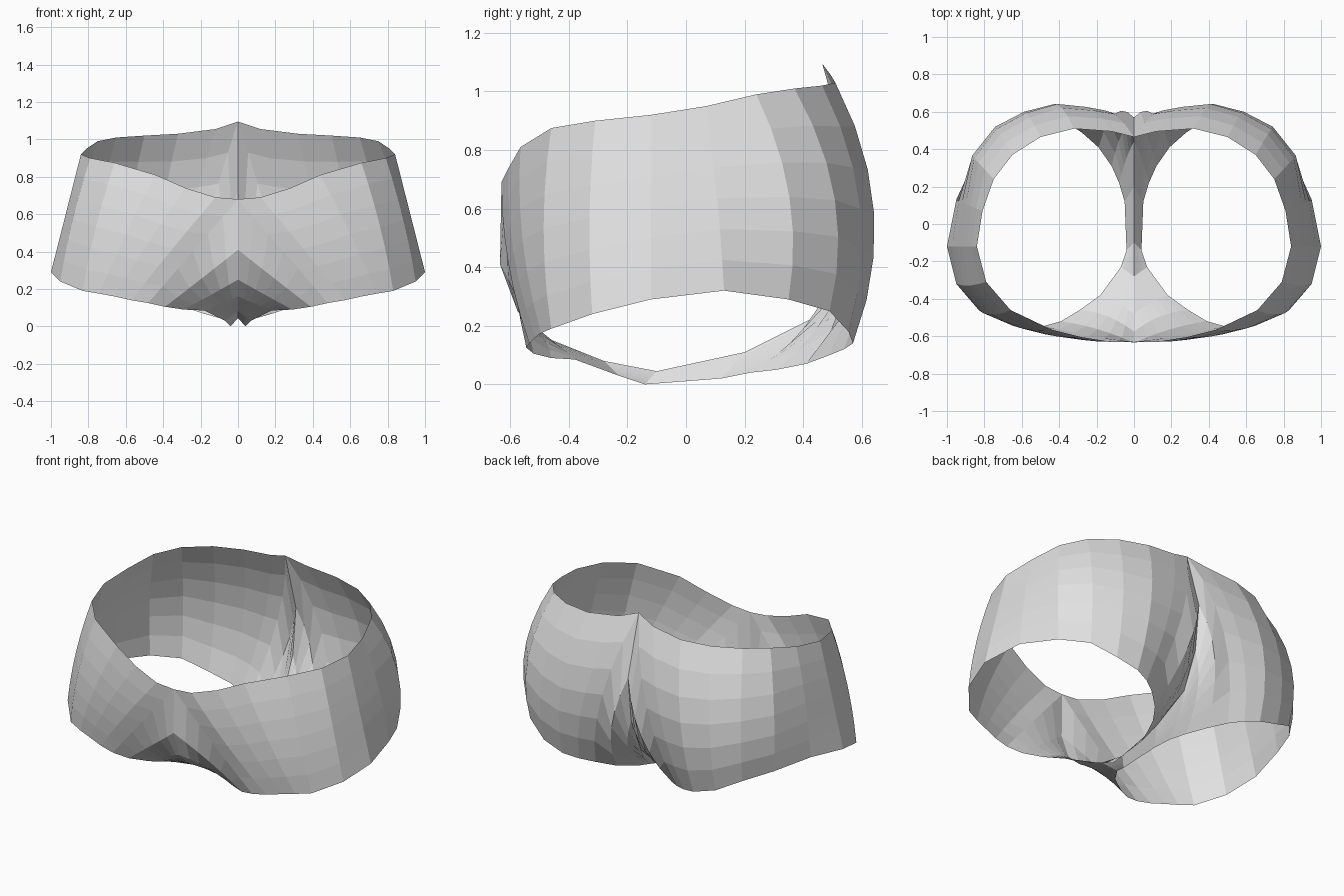
import bpy, bmesh
from mathutils import Vector

if "Cube" in bpy.data.objects:
    bpy.data.objects.remove(bpy.data.objects["Cube"])

ROWS = 6  # faces between the outer edge and the leg opening

fabric = bpy.data.materials.new("grey fabric")
fabric.diffuse_color = (0.75, 0.75, 0.75, 1)
fabric.use_nodes = True
fabric.node_tree.nodes["Principled BSDF"].inputs["Base Color"].default_value = fabric.diffuse_color

# Outer edge of one half: front seam, waistline, back seam
front_seam = [(0, -.10, .045), (0, -.28, .08), (0, -.48, .16), (0, -.575, .25), (0, -.635, .41)]
waist = [(0, -.63, .68), (.12, -.63, .69), (.28, -.605, .74), (.44, -.565, .81), (.66, -.46, .875),
         (.79, -.31, .90), (.84, -.12, .92), (.81, .07, .95), (.75, .24, .99), (.65, .37, 1.01),
         (.5, .465, 1.02), (.32, .51, 1.03), (.12, .495, 1.055), (0, .465, 1.095)]
back_seam = [(0, .57, .73), (0, .54, .45), (0, .44, .23), (0, .2, .11)]
outer = front_seam + waist + back_seam

# Leg opening, one point for each outer point
leg = [(.04, -.14, 0), (.07, -.23, .03), (.18, -.38, .085), (.29, -.46, .09), (.39, -.52, .105),
       (.48, -.545, .125), (.57, -.535, .14), (.66, -.515, .16), (.74, -.495, .175), (.83, -.46, .19),
       (.95, -.32, .24), (1, -.12, .29), (.95, .13, .32), (.85, .35, .29),
       (.73, .49, .25), (.59, .555, .18), (.45, .57, .14), (.36, .54, .12),
       (.28, .49, .1), (.19, .41, .07), (.12, .31, .05), (.08, .22, .04), (.05, .12, .02)]

# Outward swell halfway along each strip
swell = [0, 0, -.01, -.025, -.015, .01, .025, .03, .03, .03, .02, 0,
         .02, .08, .09, .09, .105, .11, .13, .1, .06, .02, 0]

bm = bmesh.new()
grid = []
for o, l, s in zip(outer, leg, swell):
    o, l = Vector(o), Vector(l)
    mid = (o + l) / 2
    out = Vector((mid.x * .35, mid.y, 0)).normalized()
    column = []
    for r in range(ROWS + 1):
        t = r / ROWS
        column.append(bm.verts.new(o.lerp(l, t) + out * s * 4 * t * (1 - t)))
    grid.append(column)

# Skin the strips in a closed ring round the leg opening
for i, a in enumerate(grid):
    b = grid[(i + 1) % len(grid)]
    for r in range(ROWS):
        bm.faces.new((a[r], a[r + 1], b[r + 1], b[r]))

# Mirror to the other leg and weld the centre seam
copy = bmesh.ops.duplicate(bm, geom=bm.verts[:] + bm.edges[:] + bm.faces[:])["geom"]
for v in copy:
    if isinstance(v, bmesh.types.BMVert):
        v.co.x *= -1
bmesh.ops.reverse_faces(bm, faces=[f for f in copy if isinstance(f, bmesh.types.BMFace)])
bmesh.ops.remove_doubles(bm, verts=bm.verts[:], dist=.0005)

# Make sure the side faces point outward
bm.normal_update()
side = max(bm.faces, key=lambda f: f.calc_center_median().x)
if side.normal.x < 0:
    bmesh.ops.reverse_faces(bm, faces=bm.faces[:])

mesh = bpy.data.meshes.new("shorts")
bm.to_mesh(mesh)
bm.free()
mesh.materials.append(fabric)
bpy.context.collection.objects.link(bpy.data.objects.new("shorts", mesh))
